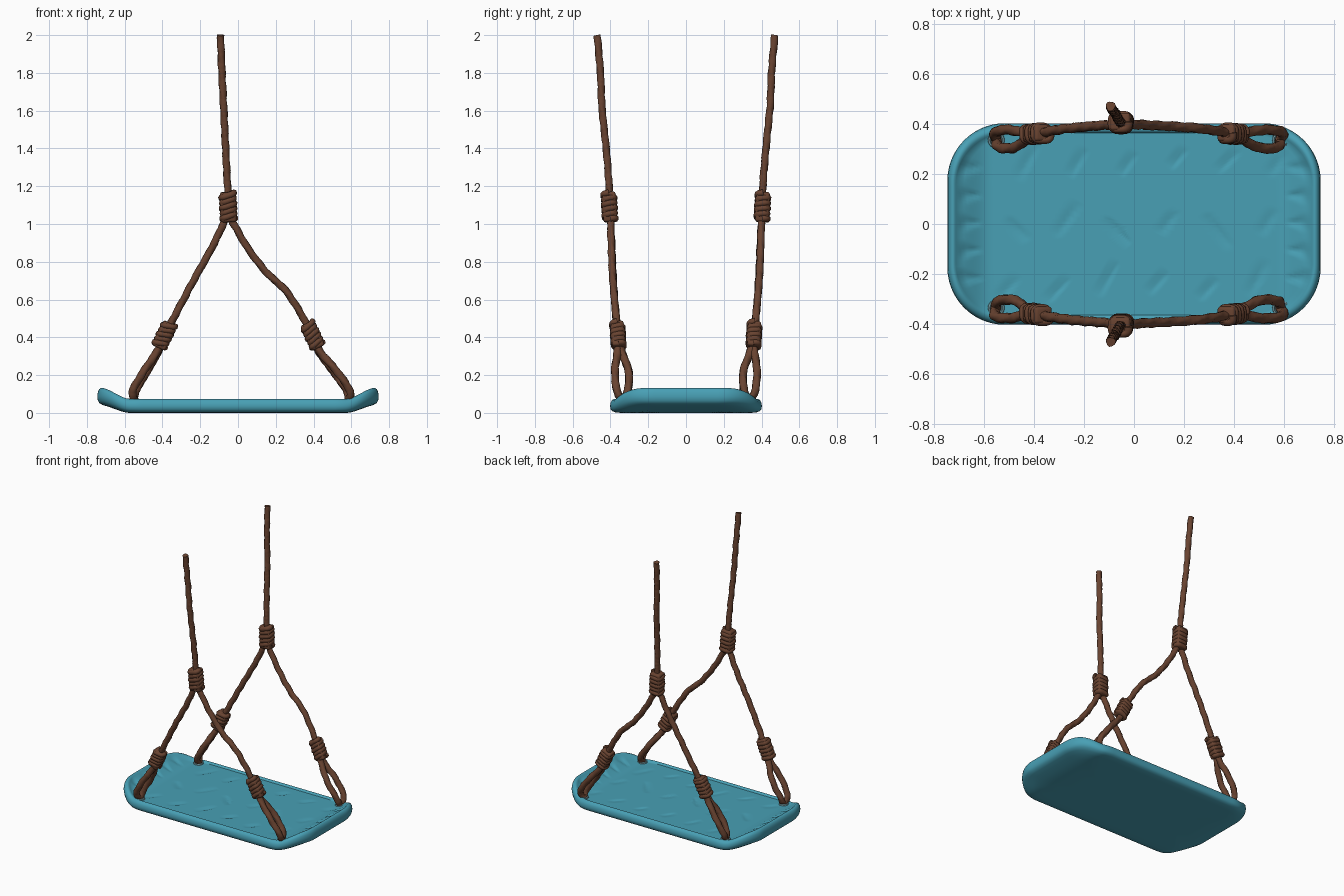
import bpy, bmesh, math, random
from mathutils import Vector, Matrix

random.seed(4)
if "Cube" in bpy.data.objects:
    bpy.data.objects.remove(bpy.data.objects["Cube"], do_unlink=True)


def material(name, rgb):
    m = bpy.data.materials.new(name)
    m.use_nodes = True
    m.diffuse_color = (*rgb, 1)
    m.node_tree.nodes["Principled BSDF"].inputs["Base Color"].default_value = (*rgb, 1)
    return m


TEAL = material("teal plastic", (0.065, 0.35, 0.46))
BROWN = material("brown rope", (0.14, 0.056, 0.03))
GREY = material("grey teal eyelet", (0.2, 0.38, 0.42))


def finish(bm, name, mat, angle=40):
    bmesh.ops.recalc_face_normals(bm, faces=bm.faces)
    me = bpy.data.meshes.new(name)
    bm.to_mesh(me)
    bm.free()
    me.materials.append(mat)
    ob = bpy.data.objects.new(name, me)
    bpy.context.collection.objects.link(ob)
    bpy.ops.object.select_all(action='DESELECT')
    ob.select_set(True)
    bpy.context.view_layer.objects.active = ob
    bpy.ops.object.shade_smooth_by_angle(angle=math.radians(angle))
    return ob


def loft(bm, rings):
    """Skin a list of closed coordinate rings and cap both ends."""
    rows = [[bm.verts.new(p) for p in ring] for ring in rings]
    n = len(rows[0])
    for a, b in zip(rows, rows[1:]):
        for i in range(n):
            bm.faces.new((a[i], a[(i + 1) % n], b[(i + 1) % n], b[i]))
    bm.faces.new(rows[0])
    bm.faces.new(rows[-1])


def spline(pts, steps):
    """Smooth path through the given points."""
    p = [Vector(q) for q in pts]
    p = [2 * p[0] - p[1]] + p + [2 * p[-1] - p[-2]]
    out = []
    for a, b, c, d in zip(p, p[1:], p[2:], p[3:]):
        for k in range(steps):
            t = k / steps
            out.append(0.5 * (2 * b + (c - a) * t + (2 * a - 5 * b + 4 * c - d) * t * t
                              + (3 * b - a - 3 * c + d) * t ** 3))
    return out + [p[-2]]


def rope(bm, path, r, sides=12, lump=0.1):
    """Sweep a twisted three-strand section along a path."""
    rings, length = [], 0
    normal = Vector((0.3, 1, 0.2))
    for i, p in enumerate(path):
        t = (path[min(i + 1, len(path) - 1)] - path[max(i - 1, 0)]).normalized()
        normal = (normal - t * normal.dot(t)).normalized()
        side = t.cross(normal)
        length += (p - path[i - 1]).length if i else 0
        ring = []
        for k in range(sides):
            a = math.tau * k / sides
            rr = r * (1 + lump * math.sin(3 * a + 60 * length))
            ring.append(p + rr * (math.cos(a) * normal + math.sin(a) * side))
        rings.append(ring)
    loft(bm, rings)


def make_rope(name, pts, r, steps=24):
    bm = bmesh.new()
    path = [p + Vector([random.uniform(-1, 1) * 0.0008 for _ in range(3)])
            for p in spline(pts, steps)]
    rope(bm, path, r)
    finish(bm, name, BROWN, 60)


def make_knot(name, centre, axis, half, length, turns=5):
    """Squarish wrapped coil around a solid core."""
    bm = bmesh.new()
    r = length / turns * 0.53
    bmesh.ops.create_cube(bm, size=1, matrix=Matrix.Diagonal(
        (half * 1.65, half * 1.45, length * 0.96, 1)))
    bmesh.ops.bevel(bm, geom=bm.edges[:], offset=0.012, segments=3, affect='EDGES', profile=0.5)
    path = []
    steps = turns * 28
    for i in range(steps + 1):
        a = math.tau * turns * i / steps
        c, s = math.cos(a), math.sin(a)
        k = (c ** 4 + s ** 4) ** -0.25 * (half - r) * (1 + 0.05 * math.sin(a * 0.43 + 1))
        z = (i / steps - 0.5) * (length - 1.6 * r) + 0.006 * c
        path.append(Vector((k * c, 0.88 * k * s, z)))
    rope(bm, path, r, 8, 0.04)
    axis = Vector(axis).normalized()
    x = (Vector((1, 0, 0)) - axis * axis.x).normalized()
    frame = Matrix((x, axis.cross(x), axis)).transposed().to_4x4()
    bm.transform(Matrix.Translation(centre) @ frame)
    finish(bm, name, BROWN, 60)


# Seat: rounded outline, curled ends, raised rim and dented tread
HX, HY, CORNER, SEG = 0.745, 0.402, 0.23, 80


def outline():
    pts = []
    for q, (sx, sy) in enumerate(((1, 1), (-1, 1), (-1, -1), (1, -1))):
        corner = [(sx * (HX - CORNER) + CORNER * math.cos(a), sy * (HY - CORNER) + CORNER * math.sin(a))
                  for a in ((q + k / 24) * math.pi / 2 for k in range(25))]
        pts += corner
        nsx, nsy = ((-1, 1), (-1, -1), (1, -1), (1, 1))[q]
        a = (q + 1) * math.pi / 2
        end = (nsx * (HX - CORNER) + CORNER * math.cos(a), nsy * (HY - CORNER) + CORNER * math.sin(a))
        n = 72 if q % 2 == 0 else 28
        for k in range(1, n):
            f = k / n
            pts.append(tuple(u + (v - u) * f for u, v in zip(corner[-1], end)))
    return pts


def curl(x):
    t = min(max((abs(x) - 0.57) / 0.16, 0), 1)
    return t * t * (3 - 2 * t)


# Slanted tread strokes: centre, direction, half length
STROKES = []
for row, y in enumerate((-0.24, 0, 0.24)):
    for col in range(6):
        slant = math.radians(55 if (row != 1 or col % 2) else 125) + random.uniform(-0.15, 0.15)
        STROKES.append((-0.5 + 0.2 * col + 0.04 * row, y + random.uniform(-0.03, 0.03),
                        math.cos(slant), math.sin(slant), random.uniform(0.05, 0.09)))


def dent(x, y):
    d = 0
    for cx, cy, ux, uy, h in STROKES:
        along = (x - cx) * ux + (y - cy) * uy
        across = (y - cy) * ux - (x - cx) * uy
        if abs(along) < h and -0.012 < across < 0.04:
            fade = 1 - (along / h) ** 2
            d = max(d, fade * (1 - across / 0.04 if across > 0 else 1 + across / 0.012))
    # wedge dents along both curled ends
    t = (0.69 - abs(x)) / 0.08
    if 0 <= t <= 1 and abs(y) < 0.3:
        off = abs((y + 0.6) % 0.11 - 0.055)
        d = max(d, 1.6 * max(0, 1 - off / (0.045 * (1 - t) + 0.001)))
    return 0.006 * d


base = outline()


def ring(inset, z, lift):
    kx, ky = 1 - inset / HX, 1 - inset / HY
    return [Vector((x * kx, y * ky, z + lift * curl(x * kx))) for x, y in base]


rings = [ring(i, 0.0, 0.04) for i in (0.38, 0.3, 0.2, 0.1, 0.06)]
rings += [ring(i, z, l) for i, z, l in (
    (0.03, 0.002, 0.04), (0.012, 0.009, 0.042), (0.003, 0.02, 0.045), (0, 0.036, 0.05),
    (0.003, 0.055, 0.055), (0.01, 0.067, 0.058), (0.02, 0.074, 0.059), (0.028, 0.074, 0.059),
    (0.034, 0.07, 0.058))]
for k in range(50):
    s = 1 - k / 50
    rings.append([Vector((x * s * 0.93, y * s * 0.905, 0.064 + 0.056 * curl(x * s * 0.93)
                          - dent(x * s * 0.93, y * s * 0.905))) for x, y in base])
bm = bmesh.new()
loft(bm, rings)
finish(bm, "seat", TEAL, 50)

# Rope rigging, the same at front and back
for label, s in (("front", -1), ("back", 1)):
    def at(x, y, z):
        return (x, s * y, z)

    make_rope(label + "_hanging_rope", [at(-0.05, 0.402, 1.1), at(-0.058, 0.41, 1.25),
              at(-0.068, 0.428, 1.45), at(-0.076, 0.445, 1.62), at(-0.085, 0.453, 1.8),
              at(-0.093, 0.47, 2.0)], 0.019)
    make_knot(label + "_top_knot", at(-0.052, 0.405, 1.09), at(-0.05, 0.05, 1), 0.049, 0.165)

    branches = (("right", -1, -0.39, -0.55, [(-0.065, 0.4, 1.03), (-0.13, 0.393, 0.89),
                 (-0.23, 0.385, 0.71), (-0.31, 0.375, 0.56), (-0.39, 0.36, 0.41)]),
                ("left", 1, 0.395, 0.585, [(-0.04, 0.4, 1.03), (0.05, 0.395, 0.875),
                 (0.15, 0.39, 0.745), (0.25, 0.383, 0.65), (0.33, 0.372, 0.53), (0.395, 0.36, 0.41)]))
    for side, d, kx, ex, pts in branches:
        name = label + "_" + side
        make_rope(name + "_branch_rope", [at(*p) for p in pts], 0.019, 16)
        make_knot(name + "_knot", at(kx, 0.36, 0.41), at(-d * 0.48, 0.06, 1), 0.046, 0.15)
        # loop running down through the seat and back up
        mx = kx + (ex - kx) * 0.62
        make_rope(name + "_loop_rope", [at(kx, 0.362, 0.41), at(kx + d * 0.035, 0.362, 0.33),
                  at(mx + d * 0.01, 0.376, 0.22), at(ex + d * 0.006, 0.366, 0.12),
                  at(ex, 0.335, 0.07), at(ex - d * 0.01, 0.308, 0.12), at(mx - d * 0.008, 0.304, 0.22),
                  at(kx + d * 0.03, 0.342, 0.33), at(kx, 0.355, 0.41)], 0.02, 12)
        # eyelet lip around the hole
        bm = bmesh.new()
        lip = [[Vector((ex + rad * math.cos(math.tau * k / 24), s * 0.335 + rad * math.sin(math.tau * k / 24), z))
                for k in range(24)] for rad, z in ((0.034, 0.06), (0.032, 0.072), (0.026, 0.074), (0.022, 0.066))]
        loft(bm, lip)
        finish(bm, name + "_eyelet", GREY)
